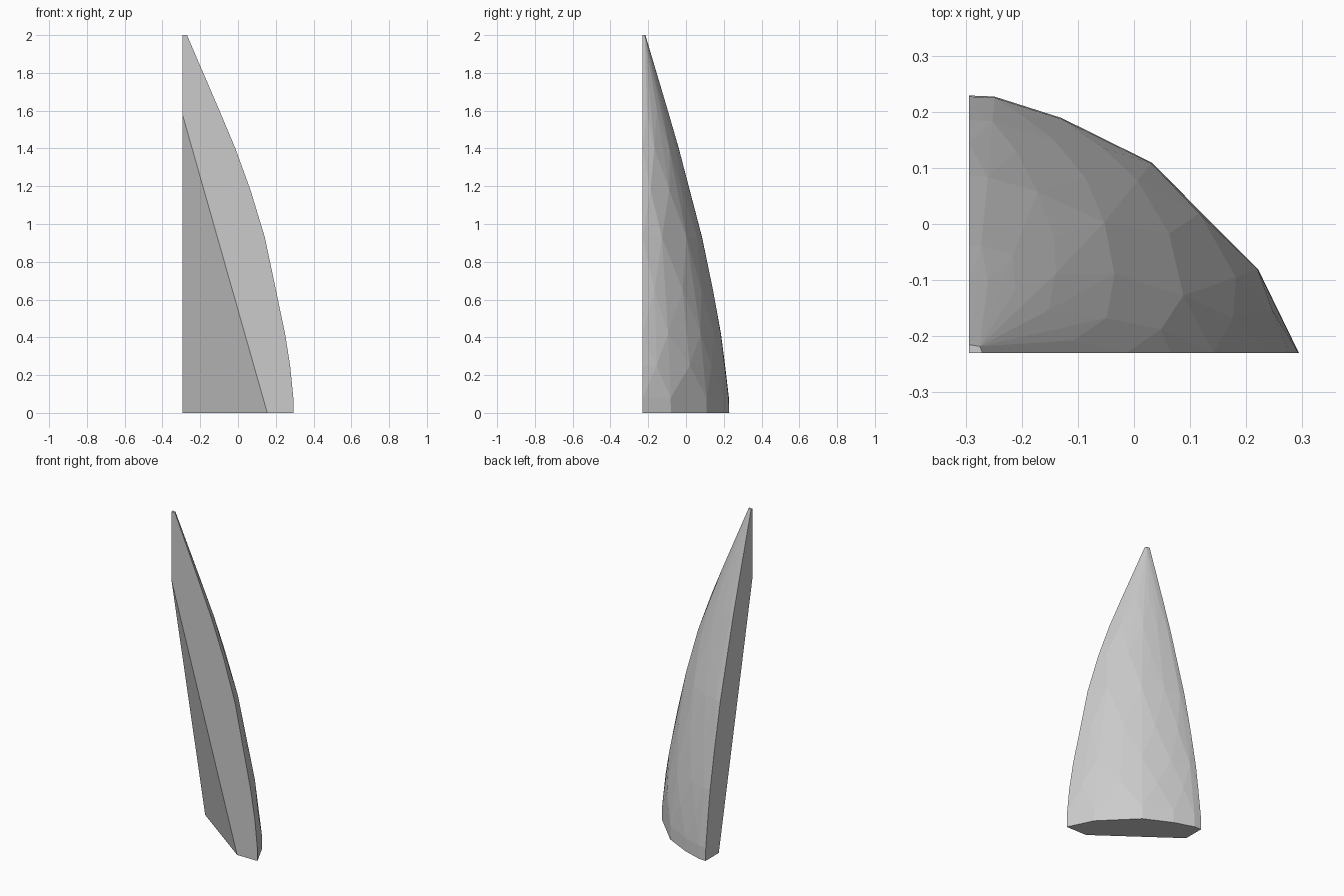
import bpy, bmesh
from mathutils import Vector

if "Cube" in bpy.data.objects:
    bpy.data.objects.remove(bpy.data.objects["Cube"])

# Corner axis of the quarter spire
CX, CY = -0.294, -0.23

# Unit quarter outlines, staggered between levels for chipped facets
OUTLINE = [(0, 1), (0.077, 0.996), (0.28, 0.913), (0.553, 0.74), (0.876, 0.326), (1, 0)]
STAGGER = [(0, 1), (0.17, 0.965), (0.42, 0.835), (0.72, 0.57), (0.95, 0.17), (1, 0)]

# Height, x radius, y radius
LEVELS = [(0, 0.588, 0.459), (0.08, 0.587, 0.457), (0.25, 0.57, 0.437),
          (0.42, 0.543, 0.415), (0.65, 0.495, 0.373), (0.93, 0.436, 0.315),
          (1.18, 0.36, 0.248), (1.4, 0.28, 0.192), (1.6, 0.196, 0.134),
          (2.0, 0.024, 0.015)]

bm = bmesh.new()
for i, (z, a, b) in enumerate(LEVELS):
    ring = OUTLINE if i < 2 or i % 2 else STAGGER
    if z == 2.0:
        ring = [(0, 1), (0.8, 0.8), (1, 0)]
    for u, v in ring:
        bm.verts.new((CX + a * u, CY + b * v, z))
    bm.verts.new((CX, CY, z))

# Convex shard body
hull = bmesh.ops.convex_hull(bm, input=bm.verts[:])
loose = {g for g in hull["geom_interior"] + hull["geom_unused"]
         if isinstance(g, bmesh.types.BMVert)}
bmesh.ops.delete(bm, geom=list(loose), context='VERTS')

# Slanted break across the inner lower corner
cut = bmesh.ops.bisect_plane(
    bm, geom=bm.verts[:] + bm.edges[:] + bm.faces[:],
    plane_co=Vector((0.155, CY, 0)),
    plane_no=Vector((1 / 0.449, 1 / 0.33, 1 / 1.58)).normalized(),
    clear_inner=True)
bmesh.ops.holes_fill(bm, edges=[e for e in bm.edges if e.is_boundary], sides=0)
bmesh.ops.dissolve_limit(bm, angle_limit=0.02, verts=bm.verts[:], edges=bm.edges[:])
bmesh.ops.recalc_face_normals(bm, faces=bm.faces[:])

mesh = bpy.data.meshes.new("shard")
bm.to_mesh(mesh)
bm.free()
shard = bpy.data.objects.new("shard", mesh)
bpy.context.collection.objects.link(shard)
